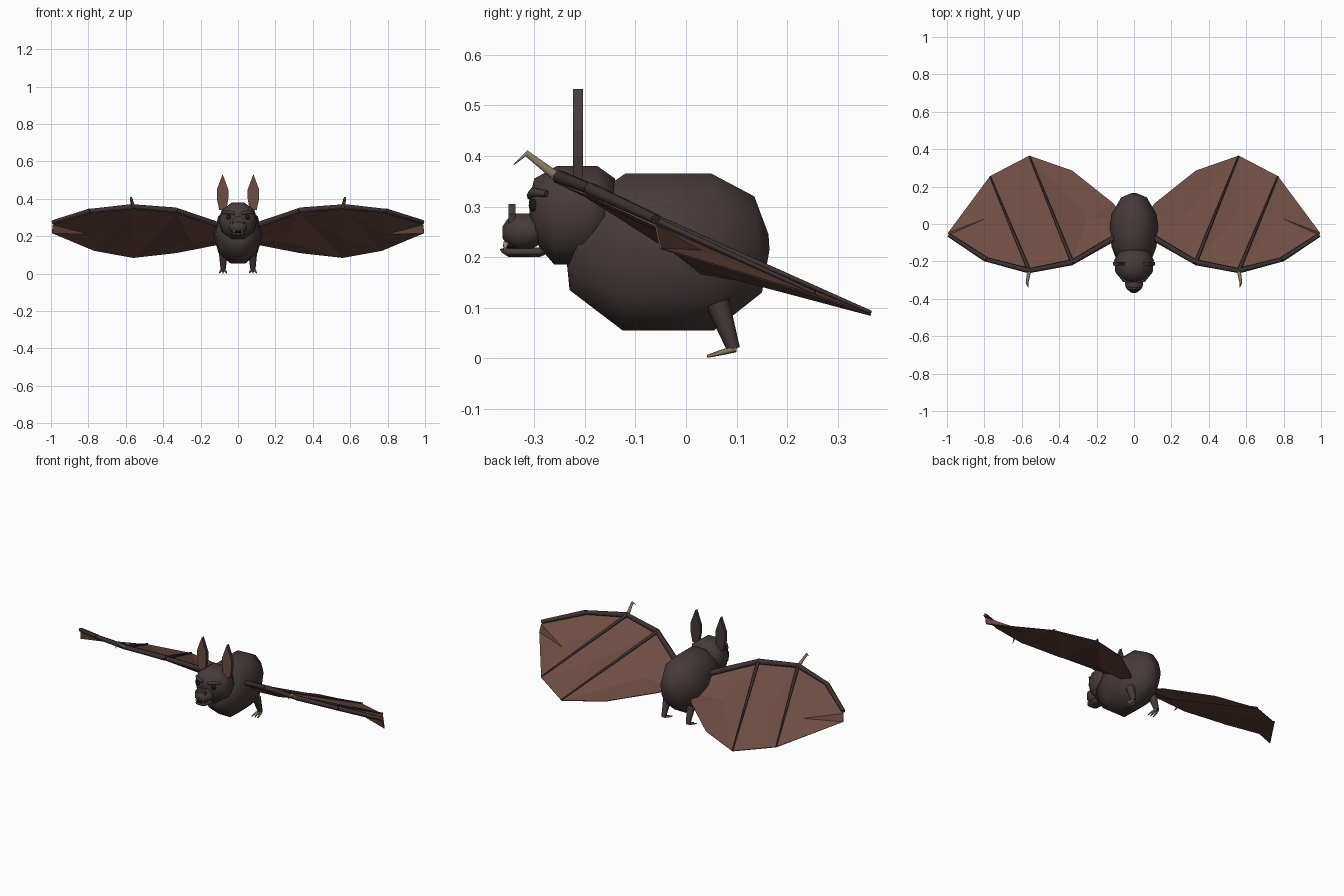
import bpy, bmesh, math
from mathutils import Vector

cube = bpy.data.objects.get("Cube")
if cube:
    bpy.data.objects.remove(cube, do_unlink=True)


def material(name, color):
    m = bpy.data.materials.new(name)
    m.use_nodes = True
    m.diffuse_color = (*color, 1)
    m.node_tree.nodes["Principled BSDF"].inputs["Base Color"].default_value = (*color, 1)
    return m


FUR = material("dark_fur", (0.064, 0.043, 0.043))
BONE = material("wing_bone", (0.045, 0.030, 0.030))
SKIN = material("wing_skin", (0.158, 0.074, 0.056))
CLAW = material("claw_horn", (0.24, 0.19, 0.12))
DARK = material("mouth_and_eyes", (0.012, 0.008, 0.008))
TOOTH = material("tooth", (0.50, 0.44, 0.33))


def mesh_object(name, verts, faces, mat, smooth=True):
    me = bpy.data.meshes.new(name)
    me.from_pydata([tuple(v) for v in verts], [], faces)
    bm = bmesh.new()
    bm.from_mesh(me)
    bmesh.ops.recalc_face_normals(bm, faces=bm.faces)
    bm.to_mesh(me)
    bm.free()
    me.materials.append(mat)
    me.polygons.foreach_set("use_smooth", [smooth] * len(me.polygons))
    ob = bpy.data.objects.new(name, me)
    bpy.context.collection.objects.link(ob)
    return ob


def skin_rings(name, rings, mat, smooth=True):
    """Bridge equal rings of points and cap both ends."""
    n = len(rings[0])
    verts = [p for r in rings for p in r]
    faces = [tuple(range(n))[::-1], tuple(range(len(verts) - n, len(verts)))]
    for k in range(len(rings) - 1):
        for i in range(n):
            j = (i + 1) % n
            faces.append((k * n + i, k * n + j, (k + 1) * n + j, (k + 1) * n + i))
    ob = mesh_object(name, verts, faces, mat, smooth)
    for f in ob.data.polygons[:2]:
        f.use_smooth = smooth and len(rings) > 3
    return ob


def blob(name, sections, mat, sides=10):
    """Sections: (top y, top z, bottom y, bottom z, half width)."""
    rings = []
    stretch = 1 / math.cos(math.pi / sides)
    for ty, tz, by, bz, w in sections:
        mid, up = Vector((0, (ty + by) / 2, (tz + bz) / 2)), Vector((0, (ty - by) / 2, (tz - bz) / 2))
        ring = []
        for i in range(sides):
            a = 2 * math.pi * (i + 0.5) / sides
            ring.append(mid + up * math.cos(a) * stretch + Vector((w * math.sin(a), 0, 0)))
        rings.append(ring)
    return skin_rings(name, rings, mat)


def tube(name, points, radii, mat, sides=6):
    pts = [Vector(p) for p in points]
    rings = []
    for k, p in enumerate(pts):
        d = (pts[min(k + 1, len(pts) - 1)] - pts[max(k - 1, 0)]).normalized()
        u = d.cross(Vector((0, 0.3, 1))).normalized()
        v = u.cross(d)
        rings.append([p + (u * math.cos(a) - v * math.sin(a)) * radii[k]
                      for a in (2 * math.pi * i / sides for i in range(sides))])
    return skin_rings(name, rings, mat)


def ball(name, loc, scale, mat):
    bpy.ops.mesh.primitive_uv_sphere_add(segments=10, ring_count=6, location=loc)
    ob = bpy.context.object
    ob.name, ob.scale = name, scale
    ob.data.materials.append(mat)
    bpy.ops.object.shade_smooth()
    return ob


# Torso, head and muzzle
blob("body", [(-0.225, 0.225, -0.235, 0.185, 0.03), (-0.2, 0.31, -0.23, 0.135, 0.085),
              (-0.12, 0.365, -0.125, 0.055, 0.12), (-0.03, 0.365, -0.03, 0.055, 0.131),
              (0.05, 0.365, 0.055, 0.055, 0.121), (0.135, 0.32, 0.15, 0.13, 0.068),
              (0.163, 0.245, 0.165, 0.215, 0.015)], FUR)
blob("head", [(-0.31, 0.31, -0.308, 0.27, 0.03), (-0.3, 0.355, -0.29, 0.22, 0.07),
              (-0.255, 0.38, -0.26, 0.185, 0.1), (-0.175, 0.38, -0.21, 0.185, 0.106),
              (-0.14, 0.355, -0.16, 0.21, 0.08)], FUR)
blob("muzzle", [(-0.363, 0.26, -0.363, 0.238, 0.018), (-0.352, 0.276, -0.352, 0.223, 0.038),
                (-0.336, 0.286, -0.336, 0.215, 0.05), (-0.308, 0.286, -0.308, 0.215, 0.053),
                (-0.28, 0.27, -0.28, 0.23, 0.045)], FUR, 8)
blob("lower_jaw", [(-0.368, 0.216, -0.364, 0.209, 0.018), (-0.355, 0.219, -0.35, 0.2, 0.033),
                   (-0.29, 0.219, -0.29, 0.2, 0.04), (-0.275, 0.218, -0.275, 0.206, 0.03)], FUR, 8)
ball("mouth", (0, -0.342, 0.223), (0.03, 0.02, 0.009), DARK)

# Upright nose leaf
leaf = [(-0.028, 0.255), (0.028, 0.255), (0.032, 0.285), (0.012, 0.305), (-0.012, 0.305), (-0.032, 0.285)]
skin_rings("nose_leaf", [[(x, y, z) for x, z in leaf] for y in (-0.351, -0.337)], FUR, False)

# Wing plan: arm joints, trailing points and the sagging middle of each skin panel
ARM = [(0.08, -0.06, 0.25), (0.33, -0.205, 0.338), (0.56, -0.25, 0.358),
       (0.79, -0.19, 0.335), (0.99, -0.06, 0.275)]
TRAIL = [(0.05, 0.03, 0.165), (0.11, 0.11, 0.155), (0.33, 0.285, 0.112), (0.56, 0.365, 0.086),
         (0.77, 0.255, 0.124), (0.995, -0.05, 0.217)]
SAG = [(0.25, 0.03, 0.175), (0.56, 0.06, 0.197), (0.79, 0.03, 0.212)]
PANELS = [(0, 1, 8, 7, 6, 5), (1, 2, 9, 8), (2, 3, 4, 10, 9)]


def shift(p, dz):
    return (p[0], p[1], p[2] + dz)


for s, side in ((1, "left"), (-1, "right")):
    def flip(points):
        return [(p[0] * s, p[1], p[2]) for p in points]

    # Wing membrane hung just below the bones, each panel fanned about its sagging middle
    hung = [shift(p, -0.013) for p in ARM]
    faces = [(a, b, 11 + k) for k, loop in enumerate(PANELS)
             for a, b in zip(loop, loop[1:] + loop[:1])]
    wing = mesh_object(side + "_wing_membrane", flip(hung + TRAIL + SAG), faces, SKIN, False)
    solid = wing.modifiers.new("thickness", "SOLIDIFY")
    solid.thickness, solid.offset = 0.004, 0

    # Arm, fingers and thumb claw
    for k in range(4):
        tube(f"{side}_arm_bone_{k + 1}", flip(ARM[k:k + 2]), (0.017 - 0.001 * k, 0.014 - 0.001 * k), BONE)
    for k in (1, 2):
        tube(f"{side}_finger_{k}", flip([shift(ARM[k], 0.002), shift(TRAIL[k + 2], 0.005)]),
             (0.01, 0.004), BONE)
    tube(side + "_thumb_claw", flip([(0.56, -0.25, 0.355), (0.572, -0.315, 0.405), (0.565, -0.34, 0.383)]),
         (0.011, 0.007, 0.001), CLAW)

    # Ear plate with bare skin on its front
    ear = [(0.062, 0.34), (0.1, 0.34), (0.113, 0.4), (0.113, 0.45), (0.082, 0.532), (0.052, 0.45), (0.052, 0.4)]
    plate = skin_rings(side + "_ear", [[(x * s, y, z) for x, z in ear] for y in (-0.223, -0.203)], FUR, False)
    plate.data.materials.append(SKIN)
    for f in plate.data.polygons:
        if f.normal.y < -0.9:
            f.material_index = 1

    # Eye, brow and fang
    ball(side + "_eye", (s * 0.05, -0.299, 0.302), (0.015, 0.012, 0.013), DARK)
    tube(side + "_brow", flip([(0.018, -0.307, 0.32), (0.05, -0.302, 0.328), (0.078, -0.275, 0.325)]),
         (0.008, 0.01, 0.007), FUR)
    tube(side + "_fang", flip([(0.022, -0.355, 0.23), (0.022, -0.36, 0.21)]), (0.006, 0.001), TOOTH, 5)

    # Leg and clawed toes
    tube(side + "_leg", flip([(0.078, 0.062, 0.11), (0.08, 0.094, 0.018)]), (0.024, 0.013), FUR, 8)
    for t in (-1, 0, 1):
        tube(f"{side}_toe_{t + 2}", flip([(0.08 + 0.006 * t, 0.098, 0.018), (0.08 + 0.014 * t, 0.075, 0.013),
                                          (0.08 + 0.018 * t, 0.042, 0.004)]), (0.006, 0.006, 0.003), CLAW, 5)
